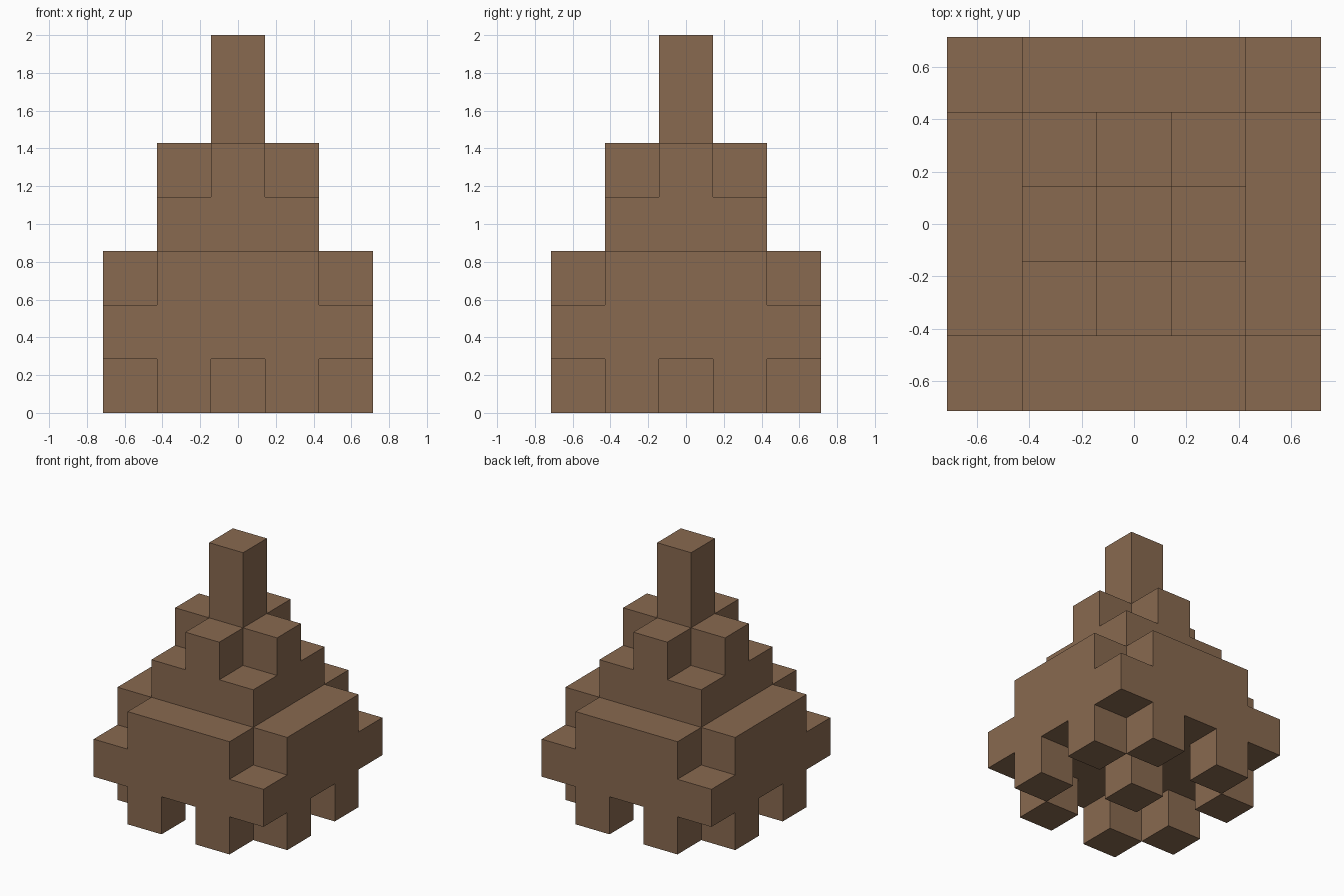
import bpy
import bmesh
from mathutils import Vector

U = 2 / 7  # edge length of one block

if "Cube" in bpy.data.objects:
    bpy.data.objects.remove(bpy.data.objects["Cube"], do_unlink=True)

brown = bpy.data.materials.new("bark_brown")
brown.use_nodes = True
brown.diffuse_color = (0.25, 0.143, 0.08, 1)
brown.node_tree.nodes["Principled BSDF"].inputs["Base Color"].default_value = brown.diffuse_color


def layer(z, reach, keep=lambda x, y: True):
    """Square layer of blocks, filtered by a rule on the distance from each axis."""
    span = range(-reach, reach + 1)
    return {(x, y, z) for x in span for y in span if keep(abs(x), abs(y))}


def no_corners(reach):
    return lambda x, y: x + y < 2 * reach


# Each part is a stack of block layers
parts = {
    "feet": layer(0, 2, lambda x, y: x + y == 3),
    "centre_foot": layer(0, 0),
    "wide_base": layer(1, 2) | layer(2, 2, no_corners(2)),
    "middle_tier": layer(3, 1) | layer(4, 1, no_corners(1)),
    "spire": layer(5, 0) | layer(6, 0),
}
filled = set().union(*parts.values())


def build(name, cells):
    """Make the outer skin of the blocks, leaving out faces hidden between blocks."""
    bm = bmesh.new()
    for cell in cells:
        centre = Vector(cell) + Vector((0, 0, 0.5))
        for axis in range(3):
            for sign in (-1, 1):
                n = Vector((0, 0, 0))
                n[axis] = sign
                if tuple(int(c) for c in Vector(cell) + n) in filled:
                    continue
                a = Vector((0, 0, 0))
                a[(axis + 1) % 3] = 1
                b = n.cross(a)
                ring = (a + b, b - a, -a - b, a - b)
                bm.faces.new([bm.verts.new((centre + (n + r) / 2) * U) for r in ring])
    bmesh.ops.remove_doubles(bm, verts=bm.verts, dist=0.001)
    # Merge flat neighbouring squares into clean faces
    bmesh.ops.dissolve_limit(bm, angle_limit=0.01, verts=bm.verts, edges=bm.edges)
    mesh = bpy.data.meshes.new(name)
    bm.to_mesh(mesh)
    bm.free()
    mesh.materials.append(brown)
    bpy.context.collection.objects.link(bpy.data.objects.new(name, mesh))


for part_name, part_cells in parts.items():
    build(part_name, part_cells)
